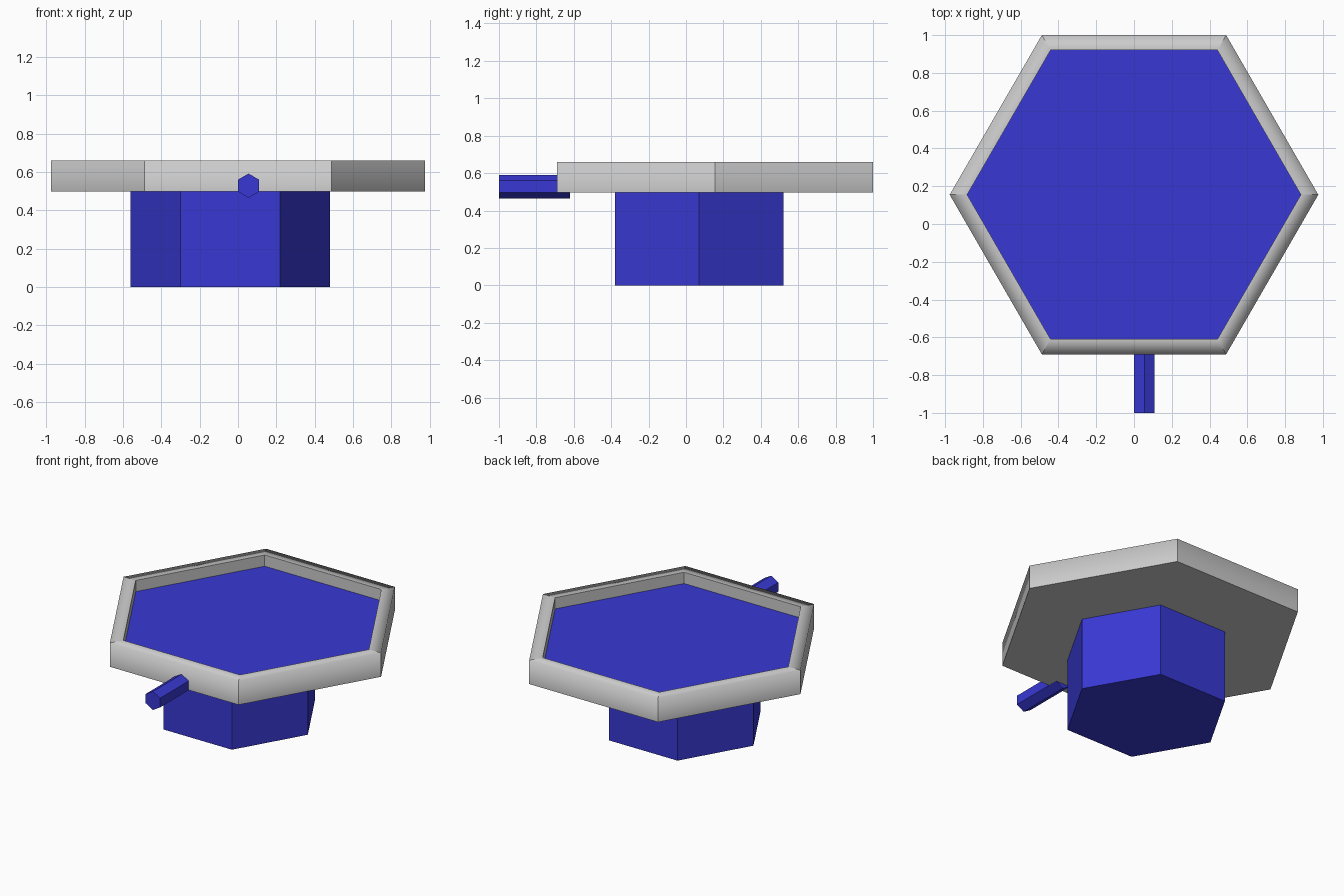
import bpy
import bmesh
from math import sin, cos, pi
from mathutils import Vector

if "Cube" in bpy.data.objects:
    bpy.data.objects.remove(bpy.data.objects["Cube"])

COS30 = cos(pi / 6)

blue = bpy.data.materials.new("blue")
blue.diffuse_color = (0.04, 0.04, 0.66, 1)
blue.use_nodes = True
blue.node_tree.nodes["Principled BSDF"].inputs["Base Color"].default_value = blue.diffuse_color


def hexagon(bm, radius, place, turn=0.0):
    """Six verts; place(a, b) maps the flat hexagon into 3D."""
    return [bm.verts.new(place(radius * cos(turn + i * pi / 3),
                               radius * sin(turn + i * pi / 3))) for i in range(6)]


def bridge(bm, a, b):
    return [bm.faces.new((a[i], a[i - 5], b[i - 5], b[i])) for i in range(6)]


def finish(bm, name, material=None):
    bmesh.ops.recalc_face_normals(bm, faces=bm.faces[:])
    mesh = bpy.data.meshes.new(name)
    bm.to_mesh(mesh)
    bm.free()
    if material:
        mesh.materials.append(material)
    obj = bpy.data.objects.new(name, mesh)
    bpy.context.collection.objects.link(obj)
    return obj


def hex_prism(name, radius, place_a, place_b, turn=0.0):
    bm = bmesh.new()
    a = hexagon(bm, radius, place_a, turn)
    b = hexagon(bm, radius, place_b, turn)
    bm.faces.new(a)
    bm.faces.new(b)
    bridge(bm, a, b)
    return finish(bm, name, blue)


def level(x, y, z):
    return lambda a, b: Vector((x + a, y + b, z))


def upright(x, y, z):
    return lambda a, b: Vector((x + a, y, z + b))


BASE_Z, RIM_Z, FLOOR_Z = 0.497, 0.66, 0.583
TRAY_Y = 0.155

# Pedestal
hex_prism("pedestal", 0.52, level(-0.04, 0.07, 0), level(-0.04, 0.07, BASE_Z))

# Spout: hexagonal bar poking out of the front
hex_prism("spout", 0.063, upright(0.055, -1, 0.528), upright(0.055, -0.62, 0.528), pi / 6)

# Basin: underside, outer wall, flat rim and inner wall
bm = bmesh.new()
outer_r, inner_r = 0.845 / COS30, 0.765 / COS30
bottom = hexagon(bm, outer_r, level(0, TRAY_Y, BASE_Z))
top = hexagon(bm, outer_r, level(0, TRAY_Y, RIM_Z))
lip = hexagon(bm, inner_r, level(0, TRAY_Y, RIM_Z))
inside = hexagon(bm, inner_r, level(0, TRAY_Y, FLOOR_Z))
bm.faces.new(bottom)
for pair in ((bottom, top), (top, lip)):
    for face in bridge(bm, *pair):
        face.smooth = True
bridge(bm, lip, inside)
# Shading only blends over the outer top edge of the rim
top_set = set(top)
for edge in bm.edges:
    edge.smooth = all(v in top_set for v in edge.verts)
# Inner wall opens downward onto the water, so orient it with a temporary cap
cap = bm.faces.new(inside)
bmesh.ops.recalc_face_normals(bm, faces=bm.faces[:])
bmesh.ops.delete(bm, geom=[cap], context='FACES_ONLY')
finish(bm, "basin")

# Water surface inside the basin
bm = bmesh.new()
bm.faces.new(hexagon(bm, inner_r, level(0, TRAY_Y, FLOOR_Z)))
water = finish(bm, "water", blue)
if water.data.polygons[0].normal.z < 0:
    water.data.flip_normals()
